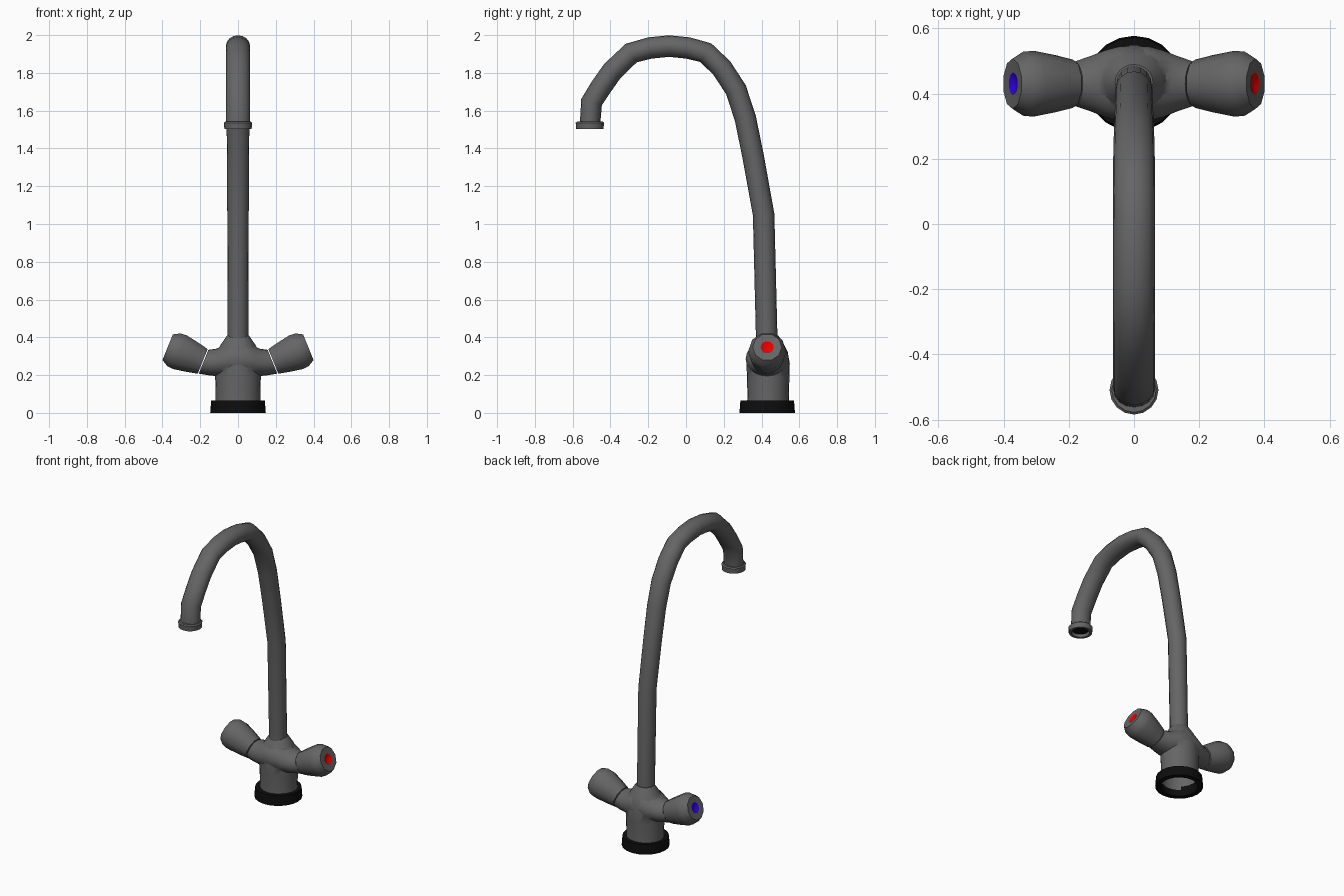
import bpy, bmesh, math
from mathutils import Vector, Matrix

if "Cube" in bpy.data.objects:
    bpy.data.objects.remove(bpy.data.objects["Cube"])


def material(name, rgb):
    m = bpy.data.materials.new(name)
    m.diffuse_color = (*rgb, 1)
    m.use_nodes = True
    m.node_tree.nodes["Principled BSDF"].inputs["Base Color"].default_value = m.diffuse_color
    return m


GREY = material("grey metal", (0.13, 0.13, 0.13))
BLACK = material("black rubber", (0.004, 0.004, 0.004))
RED = material("hot red", (0.85, 0.0, 0.0))
BLUE = material("cold blue", (0.03, 0.0, 0.85))


def loft(name, rings, mat, cap_start=False, cap_end=False, closed=False, angle=40):
    """Skin a list of equal-sized point rings."""
    bm = bmesh.new()
    vs = [[bm.verts.new(p) for p in ring] for ring in rings]
    n = len(vs[0])
    pairs = list(zip(vs, vs[1:])) + ([(vs[-1], vs[0])] if closed else [])
    for a, b in pairs:
        for i in range(n):
            j = (i + 1) % n
            bm.faces.new((a[i], a[j], b[j], b[i]))
    if cap_start:
        bm.faces.new(vs[0])
    if cap_end:
        bm.faces.new(vs[-1])
    bmesh.ops.recalc_face_normals(bm, faces=bm.faces)
    me = bpy.data.meshes.new(name)
    bm.to_mesh(me)
    bm.free()
    me.materials.append(mat)
    ob = bpy.data.objects.new(name, me)
    bpy.context.collection.objects.link(ob)
    smooth(ob, angle)
    return ob


def smooth(ob, angle=40):
    bpy.ops.object.select_all(action='DESELECT')
    ob.select_set(True)
    bpy.context.view_layer.objects.active = ob
    bpy.ops.object.shade_smooth_by_angle(angle=math.radians(angle))


def ellipse(centre, u, v, ru, rv, n, phase=0.0):
    c, u, v = Vector(centre), Vector(u), Vector(v)
    return [c + u * ru * math.cos(a) + v * rv * math.sin(a)
            for a in (2 * math.pi * (i + phase) / n for i in range(n))]


def lathe_rings(profile, origin, axis, n, phase=0.0, squash=1.0):
    """profile: (distance along axis, radius); the v direction is world y."""
    axis = Vector(axis).normalized()
    v = Vector((0, 1, 0))
    u = v.cross(axis)
    return [ellipse(Vector(origin) + axis * t, u, v, r, r * squash, n, phase)
            for t, r in profile]


UP = (0, 0, 1)
CY = 0.43                      # y of the mixer body

# base ring, hollow
loft("base_ring", lathe_rings([(0, 0.147), (0.065, 0.142), (0.065, 0.112), (0, 0.114)],
                              (0, CY, 0), UP, 20), BLACK, closed=True)

# mixer body: upright shell joined with a cross piece for the two valves
body = loft("mixer_body", lathe_rings(
    [(0.04, 0.12), (0.10, 0.118), (0.19, 0.121), (0.26, 0.123), (0.32, 0.112),
     (0.36, 0.092), (0.41, 0.058)], (0, CY + 0.005, 0), UP, 24, squash=0.93),
    GREY, True, True)

TILT = math.radians(22)
DIR = Vector((math.cos(TILT), 0, math.sin(TILT)))
END = Vector((0.3725, CY, 0.3475))     # centre of a handle's outer face
neck = END - DIR * 0.205
half = [(0.045, 0.285, 4, 0.114, 0.098), (0.09, 0.277, 10, 0.102, 0.085),
        (0.135, 0.27, 18, 0.084, 0.074), (neck.x, neck.z, 22, 0.068, 0.068)]
rings = []
for s, part in ((-1, half[::-1]), (1, half)):
    for x, z, deg, ry, rz in part:
        a = math.radians(deg) * s
        rings.append(ellipse((s * x, CY, z), (0, 1, 0),
                             (-math.sin(a), 0, math.cos(a)), ry, rz, 20))
arms = loft("valve_arms", rings, GREY, True, True)

mod = body.modifiers.new("join", 'BOOLEAN')
mod.operation, mod.object, mod.solver = 'UNION', arms, 'EXACT'
bpy.ops.object.select_all(action='DESELECT')
body.select_set(True)
bpy.context.view_layer.objects.active = body
bpy.ops.object.modifier_apply(modifier="join")
bpy.data.objects.remove(arms)
bm = bmesh.new()
bm.from_mesh(body.data)            # open the underside
bmesh.ops.delete(bm, geom=[f for f in bm.faces if f.calc_center_median().z < 0.045],
                 context='FACES')
bm.to_mesh(body.data)
bm.free()
smooth(body, 50)

# two tilted handles with coloured dished buttons
for s, side, colour in ((-1, "cold", BLUE), (1, "hot", RED)):
    d = Vector((s * DIR.x, 0, DIR.z))
    o = Vector((s * END.x, CY, END.z))
    loft(side + "_handle", lathe_rings(
        [(-0.2, 0.04), (-0.2, 0.074), (-0.14, 0.088), (-0.07, 0.101), (-0.035, 0.098),
         (0, 0.077), (-0.002, 0.035)], o, d, 10, 0.5), GREY, True, False, angle=50)
    loft(side + "_button", lathe_rings([(-0.002, 0.035), (-0.009, 0.02), (-0.012, 0.004)],
                                       o, d, 10, 0.5), colour, False, True)

# swan-neck pipe swept through (y, z) points
path = [(0.428, 0.37), (0.411, 1.05), (0.355, 1.36), (0.314, 1.56), (0.265, 1.71),
        (0.19, 1.825), (0.105, 1.907), (0.01, 1.932), (-0.09, 1.942), (-0.19, 1.932),
        (-0.29, 1.905), (-0.39, 1.81), (-0.45, 1.725), (-0.5, 1.645), (-0.508, 1.53)]
pts = [Vector((0, y, z)) for y, z in path]
rings = []
for i, p in enumerate(pts):
    t = (pts[min(i + 1, len(pts) - 1)] - pts[max(i - 1, 0)]).normalized()
    if i == len(pts) - 1:
        t = Vector((0, 0, -1))
    side_dir = t.cross(Vector((1, 0, 0)))
    rx = 0.055 + 0.009 * min(1, i / 5)
    r = 0.057 if i < len(pts) - 1 else 0.054
    rings.append(ellipse(p, (1, 0, 0), side_dir, rx, r, 16))
loft("spout_pipe", rings, GREY, angle=60)

# nozzle collar and its dark opening
tip = (0, -0.509, 1.5)
loft("nozzle_collar", lathe_rings([(0.002, 0.072), (0.036, 0.075), (0.042, 0.068),
                                   (0.042, 0.05), (0.002, 0.056)], tip, UP, 16),
     GREY, closed=True)
loft("nozzle_opening", lathe_rings([(0.022, 0.053), (0.024, 0.02)], tip, UP, 16),
     BLACK, False, True)
